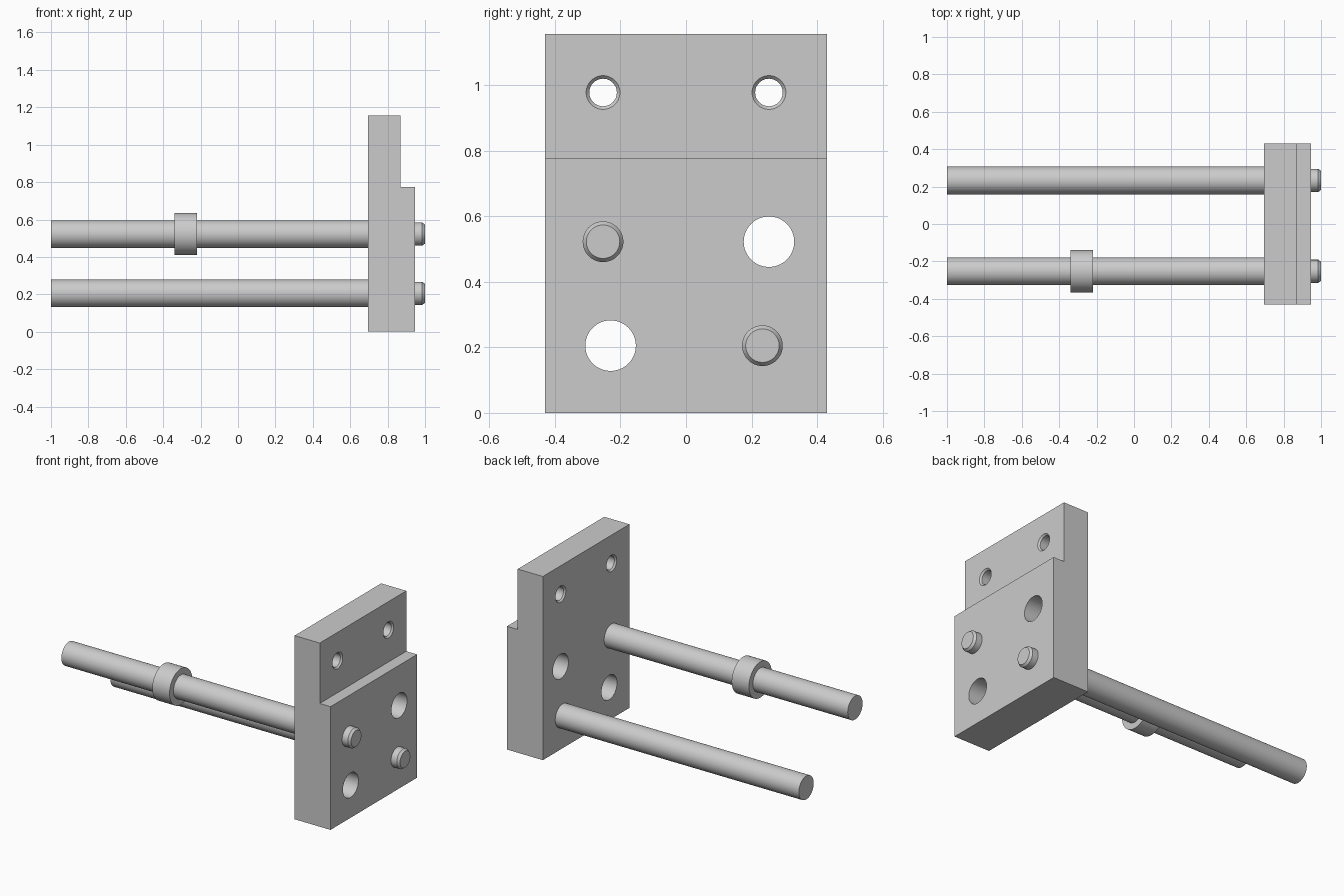
import bpy, bmesh, math

if "Cube" in bpy.data.objects:
    bpy.data.objects.remove(bpy.data.objects["Cube"], do_unlink=True)

grey = bpy.data.materials.new("machined_grey")
grey.use_nodes = True
grey.diffuse_color = (0.6, 0.6, 0.6, 1)
grey.node_tree.nodes["Principled BSDF"].inputs["Base Color"].default_value = grey.diffuse_color


def add_object(name, bm):
    bmesh.ops.recalc_face_normals(bm, faces=bm.faces)
    mesh = bpy.data.meshes.new(name)
    bm.to_mesh(mesh)
    bm.free()
    mesh.materials.append(grey)
    obj = bpy.data.objects.new(name, mesh)
    bpy.context.collection.objects.link(obj)
    return obj


def turned(name, y, z, profile, sides=64):
    """Solid of revolution along x from (x, radius) pairs."""
    bm = bmesh.new()
    rings = []
    for x, r in profile:
        angles = [2 * math.pi * i / sides for i in range(sides)]
        rings.append([bm.verts.new((x, y + r * math.cos(a), z + r * math.sin(a))) for a in angles])
    for a, b in zip(rings, rings[1:]):
        for i in range(sides):
            j = (i + 1) % sides
            bm.faces.new((a[i], a[j], b[j], b[i]))
    bm.faces.new(rings[0])
    bm.faces.new(rings[-1])
    return add_object(name, bm)


def smooth(obj):
    bpy.ops.object.select_all(action="DESELECT")
    obj.select_set(True)
    bpy.context.view_layer.objects.active = obj
    bpy.ops.object.shade_smooth_by_angle(angle=math.radians(30))


BACK, STEP, FACE = 0.695, 0.87, 0.945
HALF_WIDTH, STEP_Z, TOP = 0.43, 0.775, 1.155

# Stepped mounting plate, extruded across its width
bm = bmesh.new()
outline = [(BACK, 0), (FACE, 0), (FACE, STEP_Z), (STEP, STEP_Z), (STEP, TOP), (BACK, TOP)]
side = bm.faces.new([bm.verts.new((x, -HALF_WIDTH, z)) for x, z in outline])
extruded = bmesh.ops.extrude_face_region(bm, geom=[side])["geom"]
bmesh.ops.translate(bm, vec=(0, 2 * HALF_WIDTH, 0),
                    verts=[v for v in extruded if isinstance(v, bmesh.types.BMVert)])
plate = add_object("mounting_plate", bm)

# Plain guide holes and chamfered screw holes
plain = [(BACK - 0.1, 0.077), (FACE + 0.1, 0.077)]
hole, rim, bevel, over = 0.042, 0.051, 0.01, 0.01
screw = [(BACK - over, rim + over), (BACK + bevel, hole),
         (STEP - bevel, hole), (STEP + over, rim + over)]
cutters = [turned("guide_hole_cutter", 0.253, 0.522, plain),
           turned("guide_hole_cutter", -0.23, 0.205, plain)]
cutters += [turned("screw_hole_cutter", s * 0.253, 0.977, screw) for s in (-1, 1)]
for cutter in cutters:
    cutter.hide_render = True
    cutter.hide_set(True)
    mod = plate.modifiers.new("hole", "BOOLEAN")
    mod.operation = "DIFFERENCE"
    mod.solver = "EXACT"
    mod.object = cutter
bpy.context.view_layer.objects.active = plate
plate.select_set(True)
for mod in list(plate.modifiers):
    bpy.ops.object.modifier_apply(modifier=mod.name)
for cutter in cutters:
    bpy.data.objects.remove(cutter, do_unlink=True)
smooth(plate)

# Rods with a narrower chamfered end through the plate
rod = [(-1, 0.074), (BACK + 0.02, 0.074), (BACK + 0.02, 0.062), (0.985, 0.062), (1, 0.051)]
smooth(turned("upper_rod", -0.253, 0.522, rod))
smooth(turned("lower_rod", 0.233, 0.205, rod))

# Stop collar on the upper rod
smooth(turned("stop_collar", -0.253, 0.522, [(-0.34, 0.113), (-0.22, 0.113)]))
